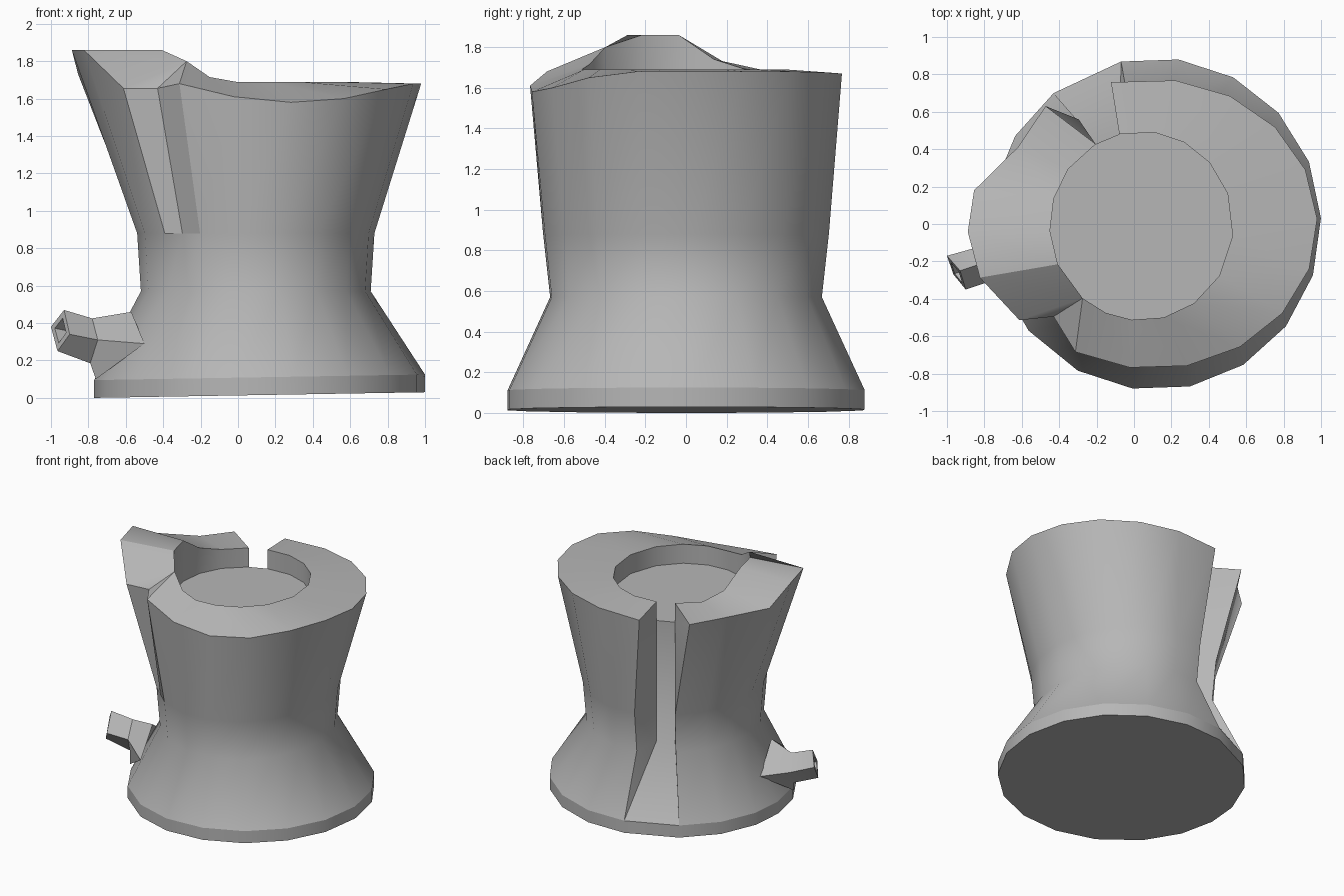
import bpy, bmesh
from math import radians, cos, sin
from mathutils import Vector

if "Cube" in bpy.data.objects:
    bpy.data.objects.remove(bpy.data.objects["Cube"])

grey = bpy.data.materials.new("dark_grey")
grey.diffuse_color = (0.47, 0.47, 0.47, 1)
grey.use_nodes = True
grey.node_tree.nodes["Principled BSDF"].inputs["Base Color"].default_value = grey.diffuse_color


def finish(bm, name):
    bmesh.ops.remove_doubles(bm, verts=bm.verts, dist=0.0005)
    bmesh.ops.recalc_face_normals(bm, faces=bm.faces)
    for f in bm.faces:
        f.smooth = True
    for e in bm.edges:                                 # keep marked edges sharp
        if e.smooth and e.calc_face_angle(3.0) > radians(38):
            e.smooth = False
    me = bpy.data.meshes.new(name)
    bm.to_mesh(me)
    bm.free()
    me.materials.append(grey)
    ob = bpy.data.objects.new(name, me)
    bpy.context.collection.objects.link(ob)
    return ob


def ellipse(deg, cx, cy, rx, ry, z):
    a = radians(deg)
    return Vector((cx + rx * cos(a), cy + ry * sin(a), z))


# Columns run round the body from one side of the rear slot to the other:
# outer angle, inner angle, outer rim height, inner rim height, rim x radius
COLS = [(128, 120, 1.67, 1.69, 0.93), (148, 143, 1.68, 1.69, 0.85),
        (167, 163, 1.73, 1.74, 0.98), (183, 183, 1.86, 1.86, 0.99),
        (201, 204, 1.86, 1.86, 0.99), (220, 230, 1.655, 1.80, 0.93),
        (231, 230, 1.655, 1.80, 0.88),                 # bottom of the spout notch
        (242, 230, 1.68, 1.80, 0.88), (262, 247, 1.61, 1.715, 0.88),
        (282, 264, 1.58, 1.69, 0.88), (302, 284, 1.60, 1.69, 0.88),
        (322, 305, 1.65, 1.69, 0.88), (342, 328, 1.68, 1.69, 0.88),
        (362, 354, 1.68, 1.69, 0.88), (382, 380, 1.68, 1.69, 0.88),
        (402, 402, 1.68, 1.69, 0.88), (422, 422, 1.675, 1.69, 0.88),
        (442, 442, 1.67, 1.69, 0.88), (462, 464, 1.66, 1.69, 0.88)]
NOTCH = 6
# Outer profile: centre x, x radius, y radius, height
PROFILE = [(0.115, 0.885, 0.888, 0.0), (0.115, 0.885, 0.888, 0.095),
           (0.095, 0.615, 0.675, 0.57), (0.095, 0.635, 0.71, 0.88)]
FLOOR_Z, SLOT_Z = 1.54, 0.59


def column(outer, inner, z_out, z_in, rim_rx):
    pts = []
    for k, (cx, rx, ry, z) in enumerate(PROFILE):
        p = ellipse(outer, cx, 0, rx, ry, z)
        if k < 2:
            p.z += 0.015 + 0.017 * (p.x - 0.115)       # base leans slightly
        pts.append(p)
    ry = 0.80 if 0.88 < rim_rx else 0.775
    pts.append(ellipse(outer, 0.1, 0, rim_rx, ry, z_out))
    for z in (z_in, FLOOR_Z):
        pts.append(ellipse(inner, 0.04, -0.01, 0.49, 0.505, z))
    return pts


cols = [column(*c) for c in COLS]
for k in range(4):
    cols[NOTCH][k] = (cols[NOTCH - 1][k] + cols[NOTCH + 1][k]) / 2
cols[NOTCH][4] = Vector((-0.43, -0.495, 1.655))
cols[-1][4].x -= 0.04

# Body with raised spout, hollow top and rear slot
bm = bmesh.new()
v = [[bm.verts.new(p) for p in c] for c in cols]
for i in range(len(v) - 1):
    a, b = v[i], v[i + 1]
    for k in range(6):
        if i in (NOTCH - 1, NOTCH) and k >= 4:         # inner points coincide here
            if k == 4:
                bm.faces.new((a[4], b[4], v[NOTCH][5]))
        else:
            bm.faces.new((a[k], b[k], b[k + 1], a[k + 1]))
for c in (v[NOTCH - 1], v[NOTCH + 1]):
    c[5].co = v[NOTCH][5].co
bm.faces.new([c[0] for c in v])
bm.faces.new([c[6] for i, c in enumerate(v) if i not in (NOTCH, NOTCH + 1)])
# Slot: side walls, back face, sloping foot and base band
ends = [v[-1], v[0]]
low = [bm.verts.new((c[6].co.x, c[6].co.y, SLOT_Z)) for c in ends]
for c, s in zip(ends, low):
    for q in ((1, 2), (2, 3)):
        bm.faces.new((c[q[0]], c[q[1]], s))
    bm.faces.new((s, c[3], c[6]))
    bm.faces.new((c[3], c[4], c[6]))
    bm.faces.new((c[4], c[5], c[6]))
a, b = ends
bm.faces.new((a[0], b[0], b[1], a[1]))
bm.faces.new((a[1], b[1], low[1], low[0]))
bm.faces.new((low[0], low[1], b[6], a[6]))
# Crisp edges: base band, rim rings and the three notch lines
pairs = [(p[k], q[k]) for p, q in zip(v, v[1:] + v[:1]) for k in (0, 1, 4)]
pairs += [(v[i][3], v[i][4]) for i in (NOTCH - 1, NOTCH, NOTCH + 1)]
pairs += [(v[i][3], v[i + 1][3]) for i in (NOTCH - 1, NOTCH)]
pairs += [(v[NOTCH + 1][4], v[NOTCH][5]), (v[NOTCH + 1][4], v[NOTCH + 1][5]),
          (v[4][4], v[4][5])]
for p, q in pairs:
    e = bm.edges.get((p, q))
    if e:
        e.smooth = False
finish(bm, "body")

# Nozzle: four-sided flared tube; each section is top, front, bottom, back
root = [(-0.57, -0.25, 0.46), (-0.50, -0.50, 0.29), (-0.76, -0.26, 0.10), (-0.66, 0.02, 0.29)]
mid = [(-0.78, -0.20, 0.425), (-0.75, -0.30, 0.31), (-0.79, -0.22, 0.185), (-0.82, -0.12, 0.31)]
tip = [(-0.93, -0.25, 0.47), (-0.90, -0.35, 0.34), (-0.965, -0.27, 0.25), (-1.0, -0.17, 0.38)]
centre = sum((Vector(p) for p in tip), Vector()) / 4
lip = [centre.lerp(Vector(p), 0.6) for p in tip]
bore = [p + Vector((0.10, 0.035, -0.02)) for p in lip]
bm = bmesh.new()
rings = [[bm.verts.new(p) for p in r] for r in (root, mid, tip, lip, bore)]
for r, s in zip(rings, rings[1:]):
    for j in range(4):
        n = (j + 1) % 4
        bm.faces.new((r[j], r[n], s[n], s[j]))
bm.faces.new(rings[0])
bm.faces.new(rings[-1])
finish(bm, "nozzle")
